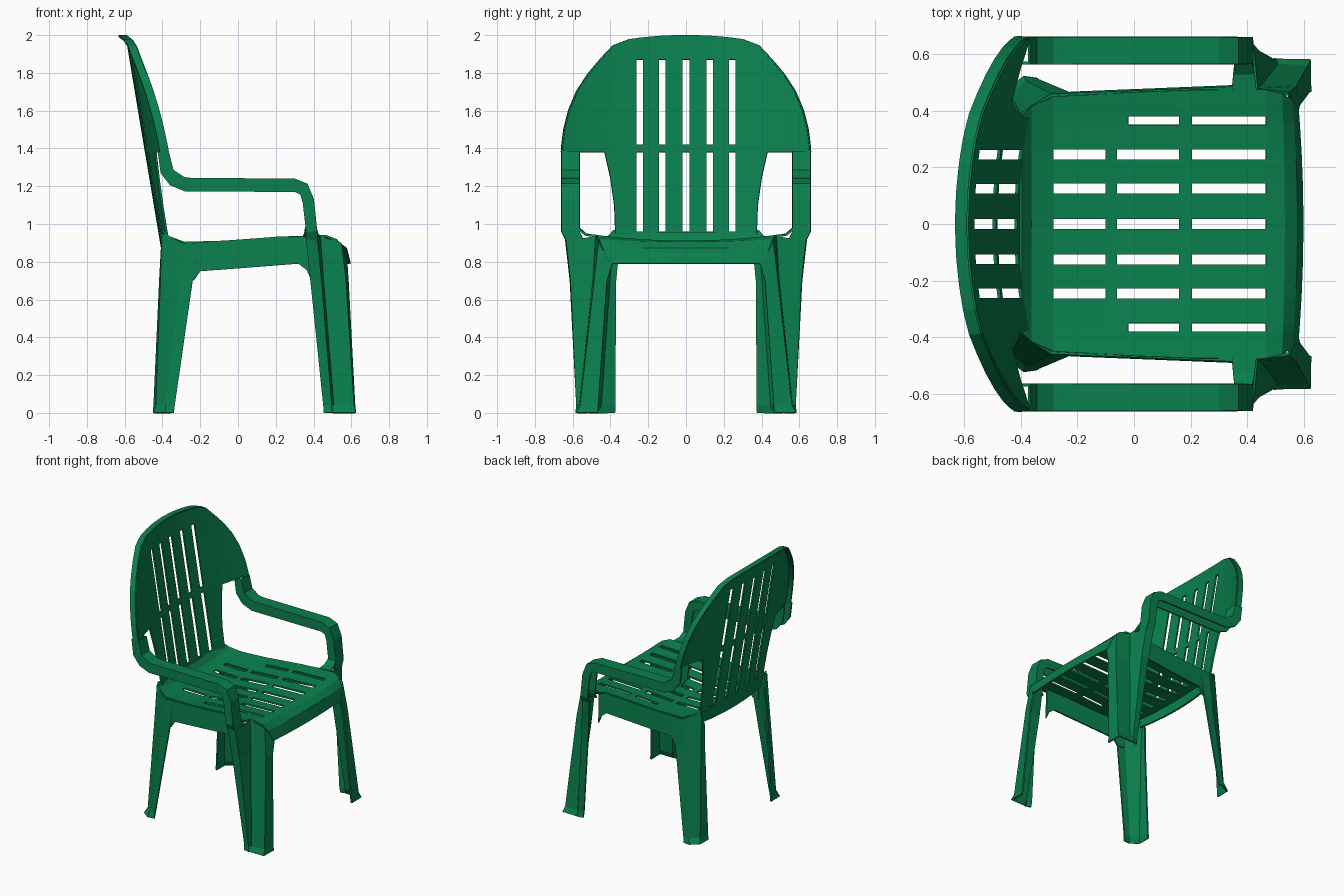
import bpy, bmesh

green = bpy.data.materials.new("garden green")
green.diffuse_color = (0.003, 0.215, 0.075, 1)
THICK = 0.012


def sheet(name, rows, skip=None, mirror=False):
    """Thin plastic sheet through rows of points; skip(row, mid_y, col) leaves a hole."""
    bm = bmesh.new()
    vs = [[bm.verts.new(p) for p in r] for r in rows]
    for i in range(len(rows) - 1):
        for j in range(len(rows[0]) - 1):
            ym = (rows[i][j][1] + rows[i][j + 1][1]) / 2
            if skip and skip(i, ym, j):
                continue
            bm.faces.new((vs[i][j], vs[i][j + 1], vs[i + 1][j + 1], vs[i + 1][j]))
    bmesh.ops.delete(bm, geom=[v for v in bm.verts if not v.link_faces], context='VERTS')
    bmesh.ops.recalc_face_normals(bm, faces=bm.faces)
    me = bpy.data.meshes.new(name)
    bm.to_mesh(me)
    bm.free()
    me.materials.append(green)
    ob = bpy.data.objects.new(name, me)
    bpy.context.collection.objects.link(ob)
    s = ob.modifiers.new("thickness", 'SOLIDIFY')
    s.thickness = THICK
    s.offset = 0
    if mirror:
        m = ob.modifiers.new("mirror", 'MIRROR')
        m.use_axis = (False, True, False)
    return ob


def both(half):
    return [-y for y in reversed(half)] + list(half)


SLOT = [0.0175, 0.1075, 0.1425, 0.2275, 0.2625]


def in_slot(y, centres):
    return any(abs(abs(y) - c) < 0.01 for c in centres)


# ---- backrest: curved slotted sheet, notched below the arms
def back_x(y, z):
    return -0.41 - (z - 0.92) * 0.167 + 0.27 * y * y


low = [(0.85, 0.365), (0.96, 0.375), (1.1, 0.38), (1.24, 0.40)]
high = [(1.38, 0.655), (1.42, 0.652), (1.5, 0.642), (1.6, 0.617), (1.7, 0.575),
        (1.79, 0.517), (1.87, 0.45)]
back = []
for z, w in low:
    back.append([(back_x(y, z), y, z) for y in both(SLOT + [w, 0.56, 0.66])])
for z, w in high:
    d = w - 0.2625
    half = SLOT + [0.2625 + d * 0.43, 0.2625 + d * 0.75, w]
    back.append([(back_x(y, z), y, z) for y in both(half)])
top = []
for y in both([0.0175, 0.1, 0.135, 0.205, 0.24, 0.30, 0.345, 0.385]):
    z = 1.995 - 0.022 * (abs(y) / 0.3) ** 2 - max(0, abs(y) - 0.3) * 0.22
    top.append((back_x(y, z), y, z))
back.append(top)


def back_skip(i, y, j):
    if i < 4 and (j < 2 or j > 12):
        return True
    return (1 <= i < 4 or 5 <= i < 10) and in_slot(y, [0, 0.125, 0.245])


sheet("backrest", back, back_skip)

# ---- rim folded backwards around the backrest
edge = [r[0] for r in back[4:-1]] + top + [r[-1] for r in reversed(back[4:-1])]
sheet("back_rim", [edge, [(x - 0.042, y * 1.004, z) for x, y, z in edge]])

# ---- seat: dished slotted sheet with a rolled front lip
# columns: x, z at side, half width, dish depth, forward bow
seat_profile = [
    (-0.40, 0.965, 0.385, 0.015, 0), (-0.365, 0.93, 0.415, 0.025, 0),
    (-0.285, 0.90, 0.45, 0.02, 0), (-0.10, 0.905, 0.46, 0.03, 0),
    (-0.06, 0.907, 0.462, 0.03, 0), (-0.02, 0.91, 0.465, 0.03, 0),
    (0.16, 0.923, 0.472, 0.03, 0), (0.205, 0.927, 0.474, 0.03, 0),
    (0.465, 0.936, 0.475, 0.03, 0), (0.53, 0.915, 0.46, 0.015, 0.05),
    (0.572, 0.87, 0.44, 0, 0.1), (0.592, 0.79, 0.405, 0, 0.1)]
seat = []
for x, z, w, dish, bow in seat_profile:
    seat.append([(x - bow * y * y, y, z - dish * (1 - (y / w) ** 2))
                 for y in both(SLOT + [0.35, 0.38, w])])


def seat_skip(i, y, j):
    if i in (2, 4, 5, 7) and in_slot(y, [0, 0.125, 0.245]):
        return True
    return i in (5, 7) and in_slot(y, [0.365])


sheet("seat", seat, seat_skip)

# ---- side aprons with arched lower edge
apron = [(-0.29, 0.90, 0.70, 0.45), (-0.235, 0.90, 0.70, 0.455), (-0.20, 0.902, 0.75, 0.457),
         (0.0, 0.91, 0.765, 0.465), (0.32, 0.935, 0.79, 0.478), (0.365, 0.936, 0.755, 0.48),
         (0.388, 0.936, 0.70, 0.48)]
sheet("side_apron", [[(x, y, zt) for x, zt, zb, y in apron],
                     [(x, y + 0.005, zb) for x, zt, zb, y in apron]], mirror=True)

# ---- legs: open folded sections; the front one steps inwards behind the arm post
sheet("front_leg", [
    [(0.36, 0.635, 0.92), (0.418, 0.63, 0.91), (0.432, 0.475, 0.935),
     (0.545, 0.458, 0.90), (0.574, 0.39, 0.79)],
    [(0.383, 0.61, 0.70), (0.438, 0.607, 0.70), (0.45, 0.49, 0.70),
     (0.568, 0.482, 0.70), (0.58, 0.418, 0.70)],
    [(0.452, 0.565, 0.04), (0.493, 0.576, 0.04), (0.505, 0.56, 0.04),
     (0.61, 0.557, 0.04), (0.615, 0.465, 0.04)],
    [(0.455, 0.57, 0), (0.496, 0.58, 0), (0.508, 0.578, 0),
     (0.62, 0.578, 0), (0.62, 0.465, 0)]], mirror=True)
sheet("back_leg", [
    [(-0.215, 0.455, 0.89), (-0.29, 0.455, 0.90), (-0.40, 0.385, 0.95), (-0.40, 0.355, 0.85)],
    [(-0.24, 0.465, 0.70), (-0.305, 0.462, 0.70), (-0.405, 0.405, 0.70), (-0.412, 0.37, 0.70)],
    [(-0.335, 0.505, 0.04), (-0.38, 0.50, 0.04), (-0.43, 0.45, 0.04), (-0.442, 0.375, 0.04)],
    [(-0.34, 0.51, 0), (-0.387, 0.518, 0), (-0.445, 0.475, 0), (-0.445, 0.375, 0)]], mirror=True)

# ---- arms: inverted channel from backrest down to the front leg
# upper line x,z then lower line x,z
arm = [(-0.37, 1.385, -0.425, 1.385), (-0.345, 1.285, -0.41, 1.27), (-0.285, 1.245, -0.36, 1.205),
       (-0.25, 1.24, -0.28, 1.172), (0.30, 1.236, 0.30, 1.17), (0.365, 1.21, 0.33, 1.155),
       (0.398, 1.13, 0.343, 1.11), (0.415, 0.96, 0.36, 0.96)]
channel = [[(xl, 0.568, zl), (xu, 0.568, zu), (xu, 0.655, zu), (xl, 0.655, zl)]
           for xu, zu, xl, zl in arm]
channel.append([(0.36, 0.55, 0.92), (0.418, 0.55, 0.92), (0.418, 0.63, 0.91), (0.36, 0.635, 0.92)])
sheet("armrest", channel, mirror=True)

# ---- shoulder joining the seat to the arm post
sheet("arm_shoulder", [
    [(0.345, 0.475, 0.935), (0.432, 0.475, 0.937)],
    [(0.35, 0.53, 0.945), (0.425, 0.53, 0.943)],
    [(0.355, 0.57, 0.98), (0.417, 0.57, 0.975)]], mirror=True)
